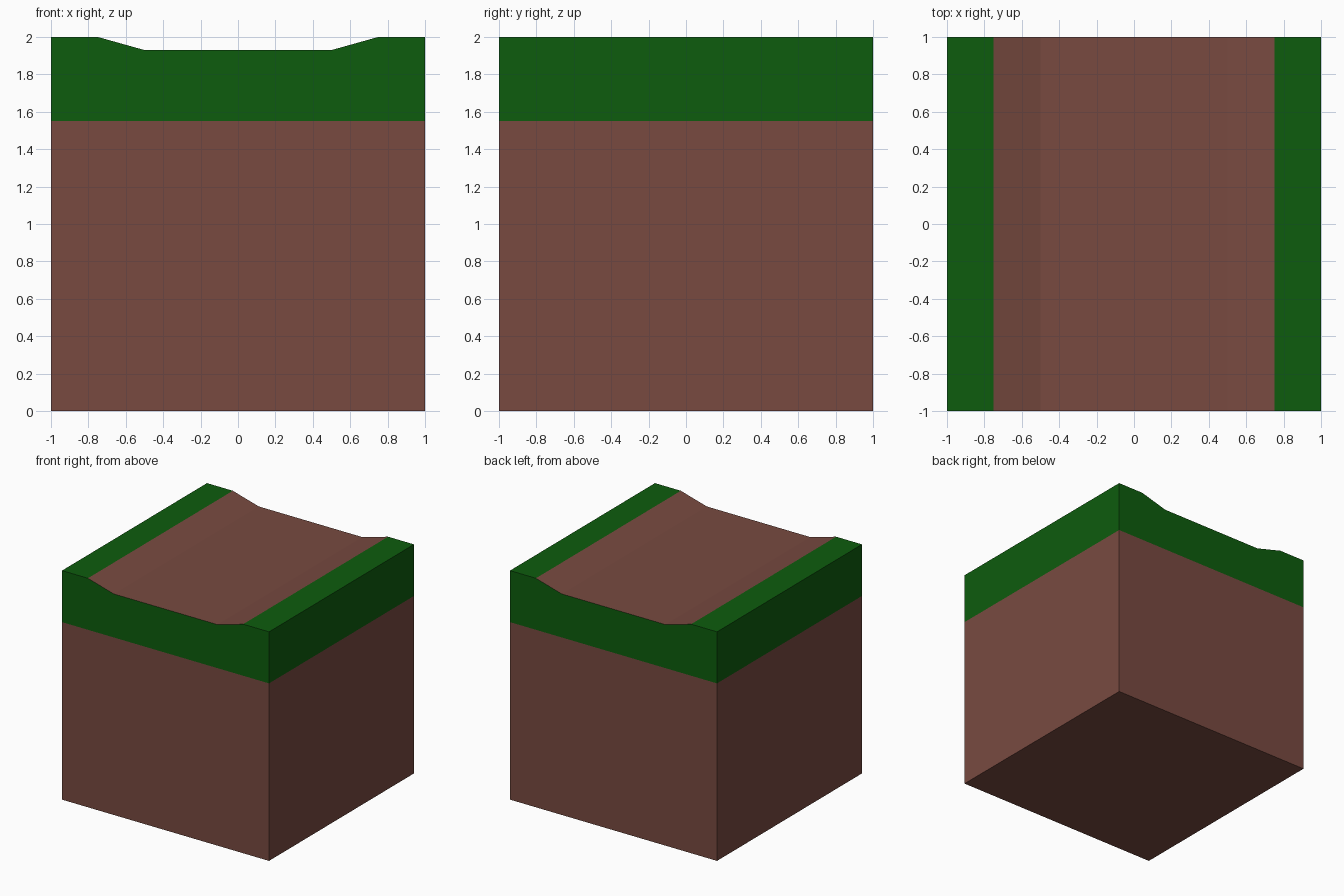
import bpy
import bmesh

if "Cube" in bpy.data.objects:
    bpy.data.objects.remove(bpy.data.objects["Cube"])

TURF_Z = 1.55    # where soil meets grass
PATH_X = 0.75    # half width of the sunken path
PATH_FLOOR = 1.93


def material(name, color):
    mat = bpy.data.materials.new(name)
    mat.diffuse_color = (*color, 1)
    mat.use_nodes = True
    mat.node_tree.nodes["Principled BSDF"].inputs["Base Color"].default_value = mat.diffuse_color
    return mat


# Front profile: ground block with a shallow path trough on top
half = [(1, 0), (1, 2), (PATH_X, 2), (0.5, PATH_FLOOR)]
profile = half + [(-x, z) for x, z in reversed(half)]

# Extrude the profile from front to back
bm = bmesh.new()
front = bm.faces.new([bm.verts.new((x, -1, z)) for x, z in profile])
extruded = bmesh.ops.extrude_face_region(bm, geom=[front], use_keep_orig=True)
back_verts = [g for g in extruded["geom"] if isinstance(g, bmesh.types.BMVert)]
bmesh.ops.translate(bm, verts=back_verts, vec=(0, 2, 0))

# Cut the sides at the soil line
bmesh.ops.bisect_plane(bm, geom=bm.verts[:] + bm.edges[:] + bm.faces[:],
                       plane_co=(0, 0, TURF_Z), plane_no=(0, 0, 1))
bmesh.ops.recalc_face_normals(bm, faces=bm.faces[:])

# Grass above the soil line, except on the path surface
for face in bm.faces:
    center = face.calc_center_median()
    on_path = face.normal.z > 0.5 and abs(center.x) < PATH_X
    face.material_index = int(center.z > TURF_Z and not on_path)

mesh = bpy.data.meshes.new("ground_path_block")
bm.to_mesh(mesh)
bm.free()
mesh.materials.append(material("soil brown", (0.188, 0.0685, 0.0513)))
mesh.materials.append(material("grass green", (0.004, 0.107, 0.004)))
block = bpy.data.objects.new("ground_path_block", mesh)
bpy.context.collection.objects.link(block)
